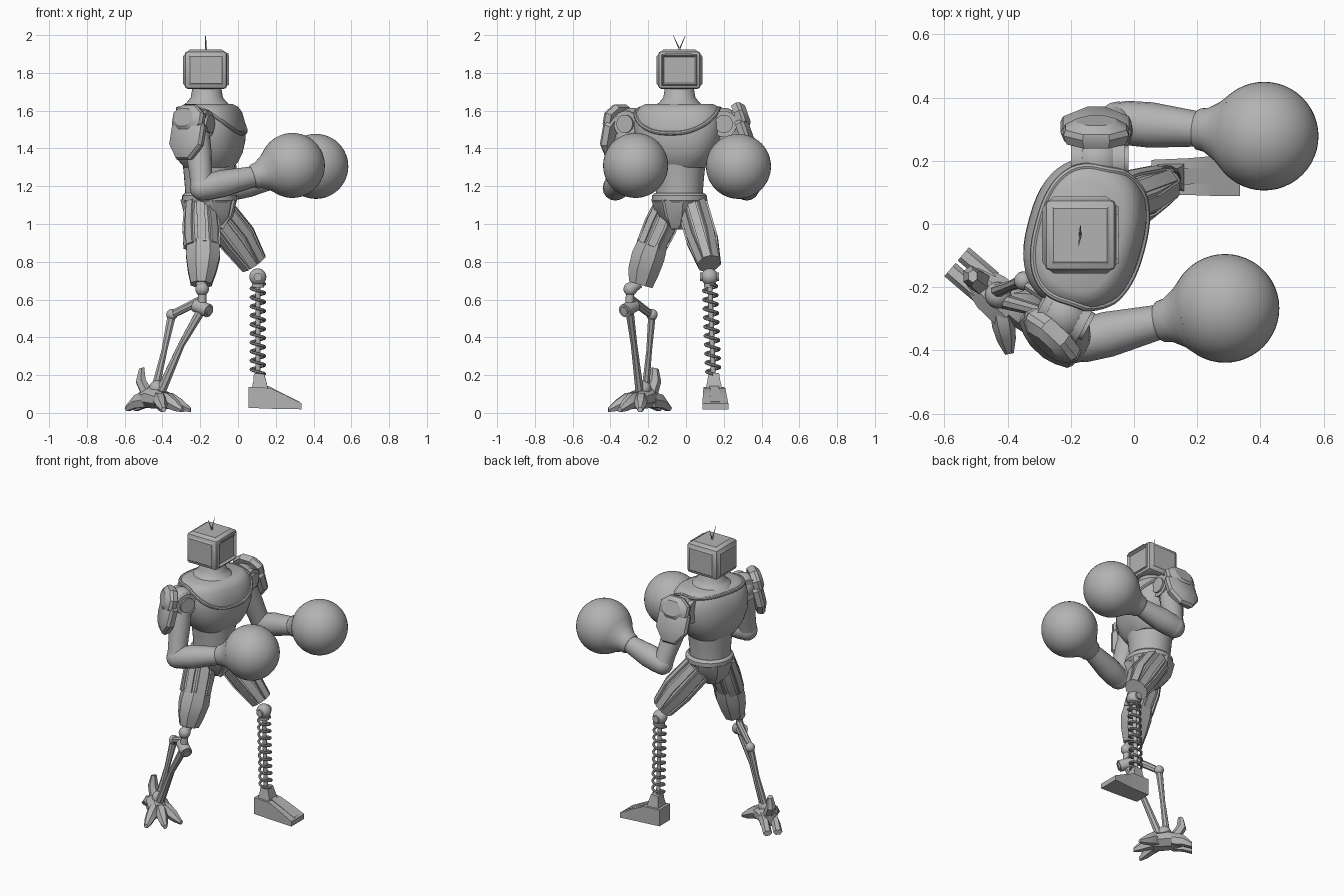
import bpy, bmesh
from math import sin, cos, pi, radians
from mathutils import Vector, Matrix

old = bpy.data.objects.get("Cube")
if old:
    bpy.data.objects.remove(old, do_unlink=True)

grey = bpy.data.materials.new("plain grey")
grey.use_nodes = True
tone = (0.45, 0.45, 0.45, 1)
grey.diffuse_color = tone
grey.node_tree.nodes["Principled BSDF"].inputs["Base Color"].default_value = tone
parts = []


def finish(name, bm):
    bmesh.ops.recalc_face_normals(bm, faces=bm.faces)
    mesh = bpy.data.meshes.new(name)
    bm.to_mesh(mesh)
    bm.free()
    mesh.materials.append(grey)
    ob = bpy.data.objects.new(name, mesh)
    bpy.context.collection.objects.link(ob)
    parts.append(ob)
    return ob


def loft(name, sections, sides=32, hint=(1, 0, 0), axis=None, power=2.0):
    """Skin rings given as (x, y, z, half size along hint, half size across)."""
    centres = [Vector(s[:3]) for s in sections]
    w = Vector(axis).normalized() if axis else (centres[-1] - centres[0]).normalized()
    v = w.cross(Vector(hint)).normalized()
    u = v.cross(w)
    low = sides <= 8
    grow = 1 / cos(pi / sides) if low else 1
    bm = bmesh.new()
    rings = []
    for c, s in zip(centres, sections):
        ring = []
        for i in range(sides):
            t = 2 * pi * (i + (0.5 if low else 0)) / sides
            p, q = cos(t) * grow, sin(t) * grow
            if not low:
                p = abs(p) ** (2 / power) * (1 if p > 0 else -1)
                q = abs(q) ** (2 / power) * (1 if q > 0 else -1)
            ring.append(bm.verts.new(c + u * s[3] * p + v * s[4] * q))
        rings.append(ring)
    for r, n in zip(rings, rings[1:]):
        for i in range(sides):
            j = (i + 1) % sides
            bm.faces.new((r[i], r[j], n[j], n[i]))
    bm.faces.new(rings[0])
    bm.faces.new(rings[-1])
    return finish(name, bm)


def rod(name, p, q, r0, r1=None, sides=20):
    r1 = r0 if r1 is None else r1
    d = Vector(q) - Vector(p)
    hint = (0, 0, 1) if abs(d.normalized().z) < 0.9 else (1, 0, 0)
    return loft(name, [(*p, r0, r0), (*q, r1, r1)], sides, hint)


def ball(name, c, r, seg=32):
    bm = bmesh.new()
    bmesh.ops.create_uvsphere(bm, u_segments=seg, v_segments=seg // 2, radius=r,
                              matrix=Matrix.Translation(c))
    return finish(name, bm)


def wire(name, points, r, cyclic=False):
    curve = bpy.data.curves.new(name, "CURVE")
    curve.dimensions = "3D"
    curve.bevel_depth = r
    curve.bevel_resolution = 2
    sp = curve.splines.new("POLY")
    sp.points.add(len(points) - 1)
    for pt, co in zip(sp.points, points):
        pt.co = (*co, 1)
    sp.use_cyclic_u = cyclic
    temp = bpy.data.objects.new(name, curve)
    bpy.context.collection.objects.link(temp)
    mesh = bpy.data.meshes.new_from_object(temp.evaluated_get(bpy.context.evaluated_depsgraph_get()))
    bpy.data.objects.remove(temp, do_unlink=True)
    bm = bmesh.new()
    bm.from_mesh(mesh)
    return finish(name, bm)


# Torso, turned slightly toward the right
yaw = radians(-15)
fwd = Vector((cos(yaw), sin(yaw), 0))
side = Vector((-sin(yaw), cos(yaw), 0))
cx, cy = -0.155, -0.035
shape = [(1.30, .125, .14), (1.33, .15, .17), (1.38, .172, .205), (1.45, .185, .232), (1.53, .183, .24),
         (1.59, .165, .23), (1.62, .145, .21), (1.635, .115, .18)]
loft("chest", [(cx, cy, z, a, b) for z, a, b in shape], 48, fwd, power=2.5)
loft("waist", [(cx, cy, z, r, r) for z, r in ((1.1, .125), (1.18, .125), (1.26, .132), (1.34, .14))], 40, fwd)
loft("belt", [(cx + .005, cy, z, r, r) for z, r in ((1.11, .135), (1.125, .146), (1.15, .146), (1.165, .13))], 40, fwd)
loft("pelvis", [(cx, cy, 1.13, .14, .14), (cx, cy, 1.04, .12, .11), (cx, cy, .97, .06, .04)], 8, fwd)
loft("groin_plate", [(-.03, -.06, 1.13, .015, .055), (-.05, -.06, 1.05, .015, .04), (-.09, -.06, .98, .015, .02)], 4)
rim = []
for i in range(64):
    t = 2 * pi * i / 64
    z = 1.61 - .13 * max(0, cos(t)) ** 1.5
    for lo, hi in zip(shape, shape[1:]):
        if lo[0] <= z <= hi[0]:
            k = (z - lo[0]) / (hi[0] - lo[0])
            a, b = (lo[m] + k * (hi[m] - lo[m]) for m in (1, 2))
    squash = [abs(f(t)) ** .8 * (1 if f(t) > 0 else -1) for f in (cos, sin)]
    rim.append(Vector((cx, cy, z)) + fwd * a * squash[0] + side * b * squash[1])
wire("collar_rim", rim, .011, True)
loft("neck", [(-.165, -.035, z, r, r) for z, r in
              ((1.59, .15), (1.625, .13), (1.645, .105), (1.67, .085), (1.73, .075))], 32)

# Box head with screen, side panels and antenna
bm = bmesh.new()
bmesh.ops.create_cube(bm, size=1, matrix=Matrix.Translation((-.17, -.035, 1.815)) @ Matrix.Diagonal((.225, .225, .2, 1)))
bmesh.ops.bevel(bm, geom=bm.edges[:], offset=.018, segments=2, affect="EDGES", profile=.5)
main = [f for f in bm.faces if f.calc_area() > .02]
screen = [f for f in main if f.normal.x > .9]
panels = [f for f in main if f.normal.x < .9 and f.normal.z > -.9]
bmesh.ops.inset_individual(bm, faces=panels, thickness=.014, depth=.009)
bmesh.ops.inset_individual(bm, faces=screen, thickness=.006, depth=.009)
bmesh.ops.inset_individual(bm, faces=screen, thickness=.012, depth=-.016)
finish("head", bm)
loft("screen_slot", [(-.053, -.11, 1.9, .004, .004), (-.053, .03, 1.9, .004, .004)], 4)
rod("antenna_base", (-.17, -.035, 1.91), (-.17, -.035, 1.935), .006)
rod("right_antenna", (-.17, -.035, 1.925), (-.175, -.068, 2.0), .004, .001, 8)
rod("left_antenna", (-.17, -.035, 1.925), (-.17, -.004, 1.995), .004, .001, 8)


# Arms with round gloves
def arm(tag, shoulder, pivot, elbow, wrist, glove, plate, normal):
    S, P, E, W, G = map(Vector, (shoulder, pivot, elbow, wrist, glove))
    rod(tag + "_shoulder_block", S, P, .07)
    rod(tag + "_shoulder_cap", P, P + (P - S).normalized() * .012, .048)
    mid = (S + P) / 2
    ball(tag + "_shoulder_ball", mid, .085)
    loft(tag + "_upper_arm", [(*mid.lerp(E, t), r, r) for t, r in
                              ((.1, .068), (.45, .068), (.8, .06), (1, .062))], 16)
    ball(tag + "_elbow", E, .066, 16)
    loft(tag + "_forearm", [(*E.lerp(W, t), r, r) for t, r in
                            ((-.08, .06), (.1, .07), (.4, .072), (1, .055))], 16, (0, 0, 1))
    d = (G - W).normalized()
    loft(tag + "_glove_cuff", [(*(G - d * k), r, r) for k, r in
                               ((.225, .058), (.215, .066), (.19, .07), (.15, .095), (.11, .132))], 32, (0, 0, 1))
    ball(tag + "_glove", G, .172, 48)
    # Shoulder plate in two overlapping shells
    c, n = Vector(plate), Vector(normal).normalized()
    up = (Vector((0, 0, 1)) - n * n.z).normalized()
    for label, drop, h, w, lift in (("_shoulder_plate", -.02, .135, .112, 0), ("_shoulder_crest", .065, .078, .104, .012)):
        loft(tag + label, [(*(c + up * drop + n * (d0 + lift)), h * k, w * k) for d0, k in
                           ((-.03, .9), (0, 1), (.018, .93), (.04, .6))], 8, (0, 0, 1))


arm("right", (-.29, -.25, 1.53), (-.155, -.32, 1.53), (-.19, -.375, 1.19), (.08, -.31, 1.25),
    (.288, -.267, 1.31), (-.265, -.36, 1.49), (-.65, -.7, .22))
arm("left", (-.2, .2, 1.53), (-.03, .2, 1.53), (-.05, .322, 1.19), (.21, .3, 1.25),
    (.412, .278, 1.305), (-.12, .3, 1.505), (0, .94, .33))

# Thighs with long raised ridges
rt = [(-.2, -.09, 1.11, .075, .065), (-.195, -.135, .99, .09, .08), (-.19, -.185, .88, .09, .072)]
lt = [(-.13, .035, 1.09, .085, .075), (0, .085, .92, .09, .075), (.085, .123, .79, .063, .052)]
loft("right_thigh", rt, 8)
loft("right_thigh_guard", [(-.185, -.175, .9, .085, .078), (-.185, -.2, .83, .09, .088),
                           (-.19, -.225, .75, .075, .082), (-.195, -.24, .68, .055, .065)], 8)
loft("left_thigh", lt, 8)
for tag, leg in (("right", rt), ("left", lt)):
    w = (Vector(leg[-1][:3]) - Vector(leg[0][:3])).normalized()
    v = w.cross(Vector((1, 0, 0))).normalized()
    u = v.cross(w)
    for k in range(8):
        t = pi * k / 4
        loft(f"{tag}_thigh_ridge_{k + 1}", [(*(Vector(s[:3]) + u * s[3] * cos(t) + v * s[4] * sin(t)), .009, .022)
                                            for s in leg], 4, u * cos(t) + v * sin(t))

# Left lower leg: spring on a rod above a wedge foot
knee, ankle = Vector((.105, .125, .72)), Vector((.105, .145, .19))
ball("left_knee", knee, .045)
rod("left_knee_pin", knee - Vector((0, .05, 0)), knee + Vector((0, .05, 0)), .022)
rod("left_shin_rod", knee, ankle, .013)
turns, steps = 10, 20
wire("left_spring", [knee.lerp(ankle, .07 + .9 * i / (turns * steps))
                     + Vector((.036 * cos(2 * pi * i / steps), .036 * sin(2 * pi * i / steps), 0))
                     for i in range(turns * steps + 1)], .008)
loft("left_spring_seat", [(.105, .126, .685, .032, .032), (.105, .127, .665, .032, .032)], 20)
loft("left_ankle", [(.115, .148, .12, .045, .045), (.115, .147, .17, .034, .034), (.11, .147, .21, .026, .028)], 4)
loft("left_foot", [(.055, .148, .082, .055, .055), (.17, .15, .077, .055, .058), (.25, .152, .058, .037, .063),
                   (.335, .156, .035, .016, .068)], 4, (0, 0, 1), (1, 0, 0))
loft("left_foot_ridge", [(.15, .15, .125, .02, .025), (.32, .155, .05, .01, .025)], 4, (0, 0, 1))

# Right lower leg: reversed joint with twin rods
ball("right_knee", (-.19, -.295, .655), .036)
rod("right_knee_neck", (-.193, -.25, .69), (-.19, -.295, .655), .03)
rod("right_knee_link", (-.19, -.295, .65), (-.19, -.3, .56), .022)
rod("right_knee_hinge", (-.225, -.275, .57), (-.155, -.325, .54), .036)
rod("right_hinge_cap", (-.158, -.322, .541), (-.148, -.33, .537), .024)
loft("right_upper_link", [(-.19, -.29, .6, .022, .018), (-.35, -.185, .52, .02, .016)], 8, (0, 0, 1))
ball("right_hock", (-.35, -.18, .52), .03, 20)
loft("right_rear_shin", [(-.35, -.18, .52, .022, .02), (-.39, -.195, .33, .015, .015), (-.44, -.215, .12, .022, .02)], 8)
loft("right_front_shin", [(-.19, -.3, .55, .024, .022), (-.3, -.275, .36, .017, .017), (-.41, -.245, .11, .026, .022)], 8)
ball("right_ankle", (-.43, -.225, .13), .042, 20)

# Right clawed foot
toe = Vector((.76, -.65, 0))
mid = Vector((-.43, -.235, 0))
loft("right_foot", [(*(mid + toe * k + Vector((0, 0, z))), h, w) for k, z, h, w in
                    ((-.11, .075, .035, .04), (-.03, .08, .055, .065), (.06, .065, .045, .07))], 8, (0, 0, 1), toe)
for k, turn in enumerate((-38, 0, 38)):
    d = Matrix.Rotation(radians(turn), 3, "Z") @ toe
    root = mid + d * .035
    loft(f"right_claw_{k + 1}", [(*(root + d * s + Vector((0, 0, z))), h, w) for s, z, h, w in
                                 ((0, .07, .04, .028), (.05, .065, .04, .032), (.1, .04, .03, .026),
                                  (.145, .016, .012, .012))], 6, (0, 0, 1), d)
for name, spread in (("right_heel_claw_a", -.03), ("right_heel_claw_b", .035)):
    off = Vector((.65, .76, 0)) * spread
    loft(name, [(*(mid - toe * s + off + Vector((0, 0, z))), h, .024) for s, z, h in
                ((.05, .07, .04), (.12, .06, .035), (.175, .025, .016))], 6, (0, 0, 1), toe)
loft("right_heel_spur", [(-.48, -.19, .1, .03, .035), (-.515, -.165, .17, .026, .03), (-.51, -.165, .235, .014, .018)], 6)

# Smooth the round parts, keep edges sharp
bpy.ops.object.select_all(action="DESELECT")
for ob in parts:
    ob.select_set(True)
bpy.context.view_layer.objects.active = parts[0]
bpy.ops.object.shade_smooth_by_angle(angle=radians(32))
